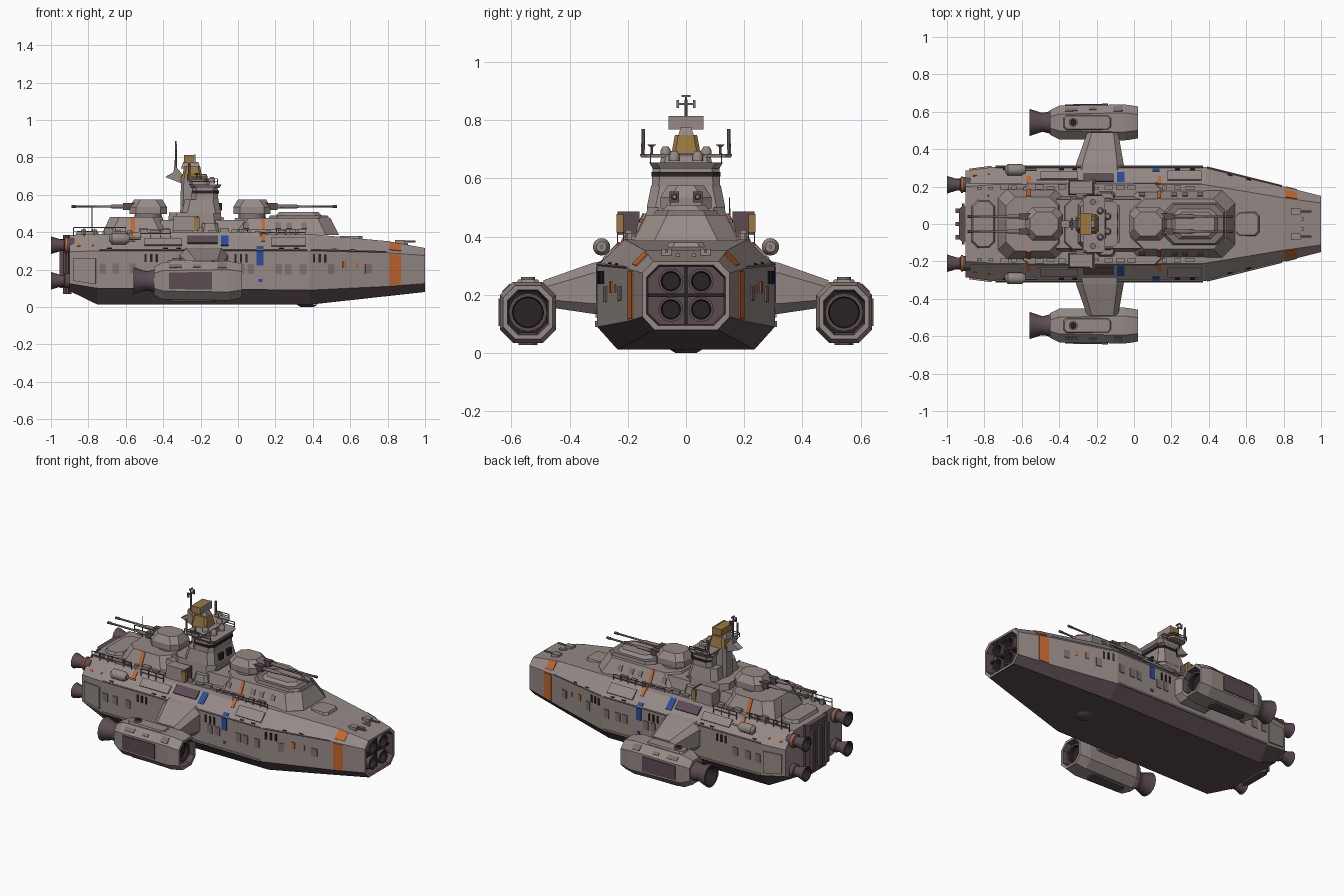
import bpy, bmesh, math, random
from mathutils import Vector
random.seed(4)

COL = {"hull_grey": (0.30, 0.255, 0.24), "dark_plum": (0.105, 0.072, 0.085), "orange_paint": (0.55, 0.13, 0.025),
       "blue_paint": (0.02, 0.075, 0.33), "ochre": (0.32, 0.19, 0.05), "near_black": (0.022, 0.016, 0.018),
       "mid_grey": (0.20, 0.165, 0.16)}
MATS = list(COL)
for n, c in COL.items():
    bpy.data.materials.new(n).diffuse_color = (*c, 1)
G, P, O, B, Y, K, M = range(7)


def add(name, bm, mirror=False, smooth=False):
    bmesh.ops.recalc_face_normals(bm, faces=bm.faces)
    if mirror:  # copy across the centre line
        d = bmesh.ops.duplicate(bm, geom=bm.verts[:] + bm.edges[:] + bm.faces[:])["geom"]
        for v in d:
            if isinstance(v, bmesh.types.BMVert):
                v.co.y *= -1
        bmesh.ops.reverse_faces(bm, faces=[f for f in d if isinstance(f, bmesh.types.BMFace)])
    me = bpy.data.meshes.new(name)
    bm.to_mesh(me)
    bm.free()
    for n in MATS:
        me.materials.append(bpy.data.materials[n])
    ob = bpy.data.objects.new(name, me)
    bpy.context.collection.objects.link(ob)
    if smooth:
        bpy.context.view_layer.objects.active = ob
        ob.select_set(True)
        bpy.ops.object.shade_smooth_by_angle(angle=math.radians(35))
        ob.select_set(False)


def skin(bm, rings, rule):
    """Bridge a list of rings; rule(segment, side) gives the colour."""
    vs = [[bm.verts.new(p) for p in r] for r in rings]
    n = len(rings[0])
    for s in range(len(rings) - 1):
        for k in range(n):
            j = (k + 1) % n
            bm.faces.new((vs[s][k], vs[s][j], vs[s + 1][j], vs[s + 1][k])).material_index = rule(s, k)
    bm.faces.new(vs[0]).material_index = rule(-1, 0)
    bm.faces.new(vs[-1]).material_index = rule(len(rings) - 1, 0)


def loft(name, rings, rule, mirror=False):
    bm = bmesh.new()
    skin(bm, rings, rule)
    add(name, bm, mirror)


def plan(x0, x1, y0, y1, z, c):
    if not c:
        return [(x0, y0, z), (x1, y0, z), (x1, y1, z), (x0, y1, z)]
    return [(x0 + c, y0, z), (x1 - c, y0, z), (x1, y0 + c, z), (x1, y1 - c, z),
            (x1 - c, y1, z), (x0 + c, y1, z), (x0, y1 - c, z), (x0, y0 + c, z)]


def block(name, x0, x1, y0, y1, z0, z1, mat=G, inset=0, c=0, mirror=False):
    loft(name, [plan(x0, x1, y0, y1, z0, c), plan(x0 + inset, x1 - inset, y0 + inset, y1 - inset, z1, c)],
         lambda s, k: mat, mirror)


def boxes(name, items, mat=G, mirror=False):
    bm = bmesh.new()
    for x0, x1, y0, y1, z0, z1 in items:
        skin(bm, [plan(x0, x1, y0, y1, z0, 0), plan(x0, x1, y0, y1, z1, 0)], lambda s, k: mat)
    add(name, bm, mirror)


def lathe(name, prof, centres, axis="x", mats=(G,), mirror=False, n=16):
    """Turn a profile of (along, radius) about each centre; one colour per segment."""
    bm = bmesh.new()
    for cx, cy, cz in centres:
        rings = []
        for a, r in prof:
            cs = [(r * math.cos(2 * math.pi * i / n), r * math.sin(2 * math.pi * i / n)) for i in range(n)]
            rings.append([(cx + a, cy + u, cz + v) if axis == "x" else (cx + u, cy + v, cz + a) for u, v in cs])
        skin(bm, rings, lambda s, k: mats[max(0, min(s, len(mats) - 1))])
    add(name, bm, mirror, True)


def oct_ring(x, cy, cz, hy, hz, c):
    return [(x, cy + u, cz + v) for u, v in [(hy - c, -hz), (hy, c - hz), (hy, hz - c), (hy - c, hz),
                                             (c - hy, hz), (-hy, hz - c), (-hy, c - hz), (c - hy, -hz)]]


def section(x, b, zb, w, z1, z2, t, zt):
    half = [(b, zb), (w, z1), (w, z2), (t, zt)]
    return [(x, y, z) for y, z in half] + [(x, -y, z) for y, z in reversed(half)]


def surf(rings, x, k, f):
    for a, b in zip(rings, rings[1:]):
        if a[0][0] <= x <= b[0][0]:
            t = (x - a[0][0]) / (b[0][0] - a[0][0])
            p, q = (Vector(a[i]).lerp(Vector(b[i]), t) for i in (k, k + 1))
            return p.lerp(q, f)


def patches(name, rings, items, mat, h=0.004):
    """Thin plates lying on strip k of a lofted body, both sides."""
    bm = bmesh.new()
    for x0, x1, k, f0, f1 in items:
        q = [surf(rings, *a) for a in ((x0, k, f0), (x1, k, f0), (x1, k, f1), (x0, k, f1))]
        nrm = (q[1] - q[0]).cross(q[3] - q[0]).normalized()
        nrm *= 1 if nrm.y > 0 else -1
        skin(bm, [[p - nrm * 0.003 for p in q], [p + nrm * h for p in q]], lambda s, k: mat)
    add(name, bm, True)


# main hull with recessed bow
hull = [section(-0.90, 0.20, 0.085, 0.285, 0.125, 0.295, 0.20, 0.385),
        section(-0.75, 0.235, 0.012, 0.305, 0.10, 0.30, 0.21, 0.39),
        section(0.38, 0.235, 0.012, 0.305, 0.09, 0.30, 0.21, 0.39),
        section(0.80, 0.15, 0.058, 0.20, 0.11, 0.29, 0.14, 0.352),
        section(1.0, 0.108, 0.08, 0.15, 0.125, 0.275, 0.112, 0.315)]
recess = [oct_ring(1.0, 0, 0.198, 0.135, 0.104, 0.04), oct_ring(0.95, 0, 0.198, 0.13, 0.10, 0.04)]
loft("hull", hull + recess, lambda s, k: P if s >= 5 or (s < 4 and s >= 0 and k in (0, 6, 7)) else G)
lathe("bow_tubes", [(0, 0.043), (0.045, 0.043), (0.045, 0.034), (0.01, 0.03)],
      [(0.945, 0.052, z) for z in (0.15, 0.247)], mats=(P, P, K), mirror=True)
boxes("bow_bracing", [(0.945, 0.975, -0.006, 0.006, 0.10, 0.295), (0.945, 0.975, -0.13, 0.13, 0.193, 0.204)], K)
lathe("keel_dome", [(0, 0.035), (0.012, 0.055)], [(0.37, 0, 0)], "z", (P,))

# painted stripes and hull plates
patches("bow_orange_bands", hull, [(0.81, 0.87, 1, 0.03, 0.97), (0.81, 0.87, 2, 0.25, 0.95)], O)
patches("orange_marks", hull, [(-0.575, -0.55, 2, 0.55, 1), (0.125, 0.145, 2, 0.55, 1), (0.56, 0.58, 1, 0.55, 0.75),
        (0.63, 0.64, 1, 0.55, 0.7), (-0.86, -0.84, 2, 0.3, 0.4), (-0.78, -0.77, 2, 0.3, 0.4)], O)
patches("blue_bands", hull, [(-0.09, -0.05, 2, 0.3, 1), (0.1, 0.135, 1, 0.62, 0.99), (0.1, 0.135, 2, 0.02, 0.25),
                             (0.11, 0.13, 1, 0.2, 0.28)], B)
patches("side_radiators", hull, [(-0.27, -0.11, 2, 0.42, 0.85)], P, 0.009)
patches("side_doors", hull, [(x, x + 0.035, 1, 0.4, 0.66) for x in
        (-0.74, -0.67, -0.58, 0.0, 0.05, 0.2, 0.25, 0.33, 0.48, 0.68)], M, 0.005)
patches("side_vents", hull, [(x, x + 0.012, 1, 0.70, 0.92) for x in (-0.5, -0.47, -0.44, -0.02, 0.01, 0.04, 0.4, 0.43, 0.46)]
        + [(x, x + 0.025, 2, 0.1, 0.16) for x in (-0.7, -0.4, -0.33, 0.22, 0.3, 0.5, 0.6)], K)
patches("armour_strakes", hull, [(-0.74, 0.37, 2, 0.0, 0.05), (-0.74, 0.37, 1, 0.0, 0.05), (0.39, 0.79, 2, 0.0, 0.05),
        (-0.88, -0.76, 1, 0.1, 0.8), (-0.5, -0.3, 2, 0.3, 0.7), (0.18, 0.36, 2, 0.25, 0.75)], G, 0.008)

# stern engines
block("stern_panel", -0.935, -0.89, -0.11, 0.11, 0.07, 0.385, P, c=0.03)
boxes("stern_ribs", [(-0.955, -0.93, y - 0.012, y + 0.012, 0.10, 0.35) for y in (-0.07, 0, 0.07)], P)
lathe("stern_nozzles", [(0.03, 0.04), (-0.02, 0.04), (-0.025, 0.032), (-0.045, 0.032), (-0.095, 0.047), (-0.095, 0.04),
      (-0.04, 0.025)], [(-0.905, 0.21, z) for z in (0.14, 0.33)], mats=(P, P, P, P, P, K), mirror=True)
lathe("nozzle_collars", [(0, 0.043), (0.012, 0.043)], [(-0.925, 0.21, 0.33)], mats=(O,), mirror=True)

# outrigger pods and pylons
cy, cz = 0.543, 0.14
pod = [oct_ring(-0.45, cy, cz, 0.065, 0.075, 0.035), oct_ring(-0.40, cy, cz, 0.09, 0.10, 0.045),
       oct_ring(-0.05, cy, cz, 0.096, 0.105, 0.045), oct_ring(-0.02, cy, cz, 0.092, 0.10, 0.045),
       oct_ring(0.022, cy, cz, 0.085, 0.092, 0.042), oct_ring(0.022, cy, cz, 0.07, 0.077, 0.036),
       oct_ring(-0.03, cy, cz, 0.065, 0.07, 0.034)]
loft("pods", pod, lambda s, k: G if s < 5 else P if s == 5 else K, True)
lathe("pod_intake_rings", [(0, 0.066), (0.03, 0.066), (0.03, 0.054), (0, 0.05)], [(-0.035, cy, cz)], mats=(P, P, K), mirror=True)
lathe("pod_nozzles", [(0, 0.06), (-0.03, 0.052), (-0.045, 0.052), (-0.11, 0.073), (-0.11, 0.062), (-0.04, 0.035)],
      [(-0.45, cy, cz)], mats=(P, P, P, P, K), mirror=True)
patches("pod_side_panels", pod[1:3], [(-0.37, -0.14, 1, 0.1, 0.9)], P, 0.006)
patches("pod_upper_slots", pod[1:3], [(-0.37, -0.3, 2, 0.3, 0.7), (-0.11, -0.06, 2, 0.2, 0.8), (-0.24, -0.2, 2, 0.3, 0.6)], M)
block("pod_top_plates", -0.38, -0.12, 0.50, 0.585, 0.235, 0.252, G, 0.008, 0.015, True)
lathe("pod_hatches", [(0, 0.024), (0.012, 0.024), (0.012, 0.016), (0.008, 0.014)], [(-0.325, cy, 0.25)], "z", (M, M, K), True)
block("pod_keels", -0.36, -0.12, 0.51, 0.575, 0.028, 0.045, P, 0, 0.015, True)


def pylon_ring(y, x0, x1, z0, z1, c):
    return [(x, y, z) for x, _, z in [(x0 + c, 0, z0), (x1 - c, 0, z0), (x1, 0, z0 + c), (x1, 0, z1 - c),
                                      (x1 - c, 0, z1), (x0 + c, 0, z1), (x0, 0, z1 - c), (x0, 0, z0 + c)]]


loft("pylons", [pylon_ring(0.27, -0.32, -0.05, 0.13, 0.32, 0.04), pylon_ring(0.32, -0.31, -0.055, 0.135, 0.31, 0.035),
                pylon_ring(0.49, -0.25, -0.085, 0.16, 0.25, 0.025)], lambda s, k: G, True)

# raised decks
block("deck_plate", -0.62, 0.17, -0.225, 0.225, 0.38, 0.402, G, 0.01, 0.05)
block("mid_deck", -0.45, 0.10, -0.15, 0.15, 0.39, 0.465, G, 0.02, 0.02)
block("rear_deck", -0.73, -0.36, -0.19, 0.19, 0.385, 0.48, G, 0.045, 0.05)
block("front_deck", -0.06, 0.54, -0.18, 0.18, 0.385, 0.475, G, 0.045, 0.07)
block("front_deck_rim", 0.16, 0.49, -0.115, 0.115, 0.47, 0.49, M, 0.012, 0.045)
block("front_deck_hatch", 0.2, 0.45, -0.085, 0.085, 0.485, 0.508, G, 0.02, 0.035)
deck = [section(x, 0.2, 0.385, 0.19, 0.386, 0.387, 0.145, 0.48) for x in (-0.7, -0.4)]
deck2 = [section(x, 0.2, 0.385, 0.18, 0.386, 0.387, 0.135, 0.475) for x in (0.0, 0.4)]
patches("rear_deck_stripes", deck, [(-0.575, -0.55, 2, 0, 1)], O)
patches("front_deck_stripes", deck2, [(0.125, 0.145, 2, 0, 1)], O)
patches("deck_side_slots", deck2, [(x, x + 0.03, 2, 0.35, 0.7) for x in (0.03, 0.2, 0.26, 0.34)], M)
block("aft_deck_house", -0.87, -0.74, -0.13, 0.13, 0.38, 0.405, G, 0.01, 0.03)
block("fore_deck_hatch", 0.54, 0.67, -0.065, 0.065, 0.365, 0.38, G, 0.006, 0.02)
boxes("deck_lockers", [(x, x + random.uniform(0.02, 0.05), y, y + random.uniform(0.012, 0.03), 0.385, random.uniform(0.405, 0.425))
      for x in [-0.84 + 0.062 * i for i in range(19)] for y in (0.185,)], G, True)

# main gun turrets
for tag, cx, d in (("front", 0.075, 1), ("rear", -0.48, -1)):
    lathe(tag + "_turret_ring", [(0, 0.075), (0.035, 0.07)], [(cx, 0, 0.47)], "z", (M,))
    block(tag + "_turret_lower", cx - 0.10, cx + 0.10, -0.088, 0.088, 0.497, 0.535, G, 0, 0.035)
    block(tag + "_turret_upper", cx - 0.10, cx + 0.10, -0.088, 0.088, 0.535, 0.575, G, 0.025, 0.035)
    boxes(tag + "_mantlets", [(min(cx + d * 0.07, cx + d * 0.135), max(cx + d * 0.07, cx + d * 0.135), 0.024, 0.056, 0.518, 0.555)], P, True)
    lathe(tag + "_barrels", [(d * 0.1, 0.012), (d * 0.24, 0.010), (d * 0.25, 0.006), (d * 0.43, 0.006), (d * 0.43, 0.008),
          (d * 0.455, 0.008)], [(cx if d > 0 else cx + 0.045, 0.04, 0.537)], mats=(M,), mirror=True, n=10)

# side sponson guns and small bow guns
lathe("sponson_guns", [(-0.06, 0.012), (-0.045, 0.03), (0.03, 0.03), (0.05, 0.018), (0.05, 0.006), (0.11, 0.006)],
      [(-0.63, 0.29, 0.365)], mirror=True)
boxes("bow_gun_mounts", [(0.84, 0.89, 0.05, 0.085, 0.33, 0.358), (0.86, 0.91, 0.02, 0.035, 0.32, 0.343)], G, True)
lathe("bow_gun_barrels", [(0, 0.006), (0.08, 0.006)], [(0.87, 0.067, 0.35)], mats=(M,), mirror=True, n=8)

# bridge tower
block("tower_base", -0.38, -0.08, -0.145, 0.145, 0.40, 0.505, G, 0.012, 0.04)
block("tower_lower", -0.30, -0.09, -0.135, 0.135, 0.50, 0.575, G, 0.015, 0.03)
block("tower_upper", -0.25, -0.105, -0.118, 0.118, 0.57, 0.64, G, 0.004, 0.025)
block("bridge_flare", -0.25, -0.10, -0.115, 0.115, 0.635, 0.655, G, -0.012, 0.025)
block("bridge_windows", -0.245, -0.101, -0.119, 0.119, 0.606, 0.622, K, 0, 0.025)
boxes("tower_front_ports", [(-0.105, -0.085, 0.02, 0.06, 0.515, 0.555)], K, True)
boxes("tower_front_panels", [(-0.095, -0.07, -0.05, 0.05, 0.42, 0.45), (-0.1, -0.075, -0.1, 0.1, 0.468, 0.478)], M)
block("lookout_deck", -0.27, -0.16, -0.155, 0.155, 0.672, 0.684, G, -0.004, 0.02)
block("lookout_support", -0.26, -0.15, -0.09, 0.09, 0.65, 0.675, G, 0.005, 0.015)
lathe("tower_domes", [(0, 0.018), (0.02, 0.018), (0.035, 0.01)], [(-0.14, 0.04, 0.66), (-0.18, 0.07, 0.675)], "z", mirror=True)
block("rear_column", -0.31, -0.20, -0.05, 0.05, 0.47, 0.70, G, 0.006, 0.015)
block("sensor_housing", -0.30, -0.19, -0.05, 0.05, 0.685, 0.75, Y, 0.012, 0.012)
block("sensor_cap", -0.305, -0.2, -0.03, 0.03, 0.74, 0.775, G, 0.012)
block("radar_box", -0.29, -0.232, -0.058, 0.058, 0.77, 0.812, Y)
boxes("radar_face", [(-0.235, -0.226, -0.06, 0.06, 0.768, 0.814)], G)
loft("rear_fin", [[(-0.30, y, 0.66), (-0.29, y, 0.70), (-0.34, y, 0.76), (-0.345, y, 0.72), (-0.39, y, 0.695)]
                  for y in (-0.02, 0.02)], lambda s, k: G)
lathe("main_mast", [(0, 0.008), (0.1, 0.006), (0.19, 0.004)], [(-0.332, 0, 0.695)], "z", (M,), n=8)
boxes("mast_yards", [(-0.336, -0.328, -0.03, 0.03, 0.853, 0.86), (-0.336, -0.328, -0.016, 0.016, 0.88, 0.887),
                     (-0.338, -0.326, 0.024, 0.032, 0.842, 0.87), (-0.338, -0.326, -0.032, -0.024, 0.842, 0.87)], M)
lathe("side_antennas", [(0, 0.004), (0.02, 0.004), (0.02, 0.007), (0.09, 0.006)], [(-0.26, 0.147, 0.68)], "z", (M,), True, 8)
lathe("side_dishes", [(0, 0.004), (0.025, 0.004), (0.035, 0.016)], [(-0.22, 0.118, 0.682)], "z", (M,), True, 8)

# side equipment boxes by the tower
block("side_boxes", -0.35, -0.215, 0.155, 0.235, 0.405, 0.485, G, 0.006, 0, True)
boxes("side_box_fronts", [(-0.22, -0.212, 0.16, 0.235, 0.41, 0.487)], P, True)
boxes("side_box_marks", [(-0.235, -0.205, 0.215, 0.238, 0.415, 0.478)], Y, True)
boxes("side_box_arms", [(-0.31, -0.25, 0.12, 0.17, 0.42, 0.46)], M, True)
block("tower_shoulders", -0.2, -0.1, 0.11, 0.175, 0.40, 0.45, G, 0.01, 0.015, True)

# railings and antennas


def rail(name, x0, x1, y, z, h):
    n = max(2, int((x1 - x0) / 0.05))
    posts = [(x0 + (x1 - x0) * i / n, y, z) for i in range(n + 1)]
    boxes(name, [(a - .002, a + .002, b - .002, b + .002, c, c + h) for a, b, c in posts]
          + [(x0, x1, y - .002, y + .002, z + h * f - .002, z + h * f + .002) for f in (0.5, 1)], M, True)


rail("aft_railing", -0.88, -0.60, 0.215, 0.38, 0.045)
rail("mid_railing", -0.52, -0.36, 0.235, 0.37, 0.045)
rail("fore_railing", 0.0, 0.36, 0.215, 0.38, 0.035)
rail("bridge_railing", -0.25, -0.11, 0.122, 0.655, 0.03)
rail("lookout_railing", -0.27, -0.17, 0.152, 0.682, 0.025)
lathe("deck_whips", [(0, 0.005), (0.03, 0.003), (0.15, 0.002)], [(-0.78, 0.15, 0.385)], "z", (M,), n=6)
